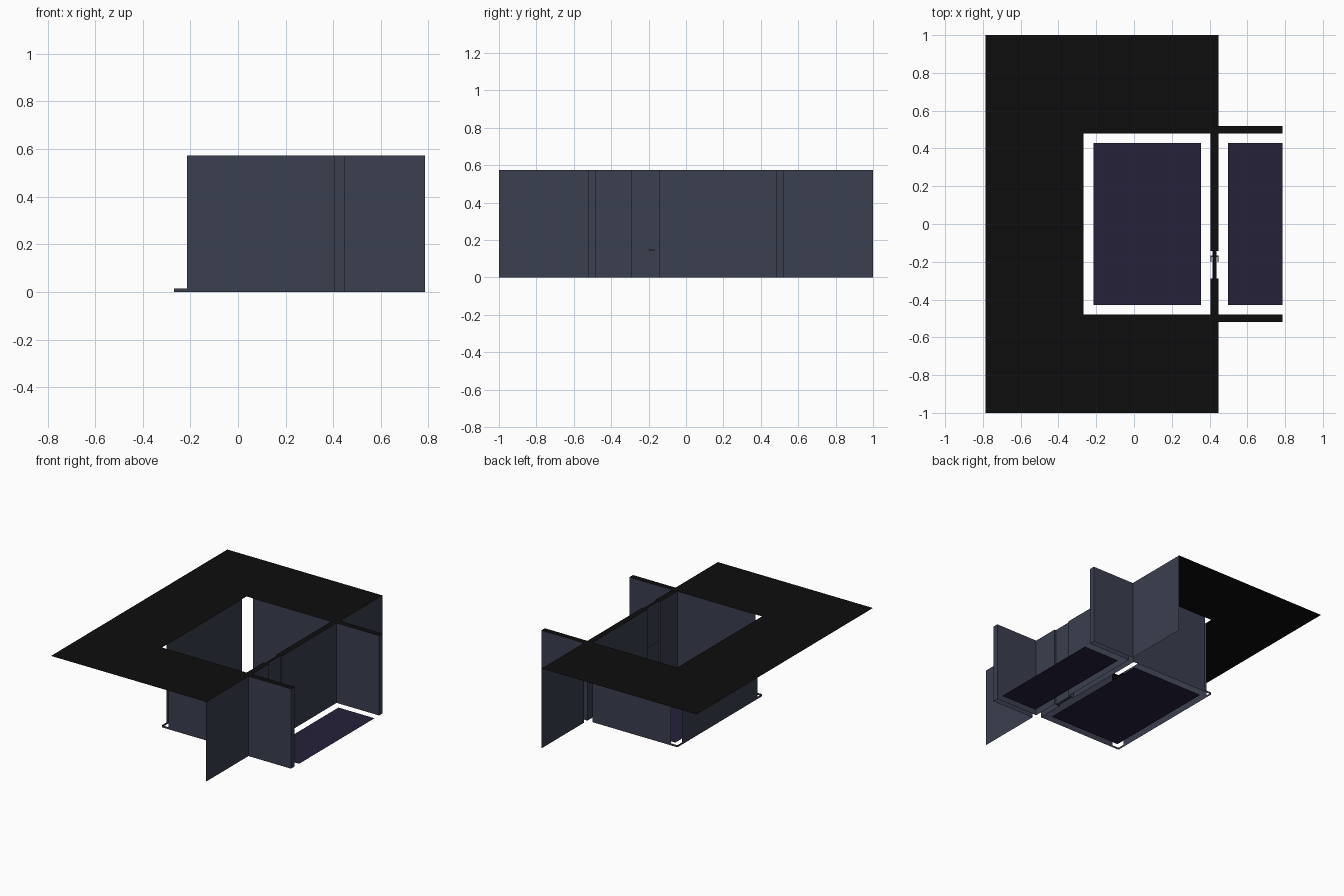
import bpy

if "Cube" in bpy.data.objects:
    bpy.data.objects.remove(bpy.data.objects["Cube"])

H = 0.573          # wall height
SKIRT = 0.015      # skirting height

def material(name, rgb):
    m = bpy.data.materials.new(name)
    m.diffuse_color = (*rgb, 1)
    m.use_nodes = True
    m.node_tree.nodes["Principled BSDF"].inputs["Base Color"].default_value = m.diffuse_color
    return m

WALL = material("slate_wall", (0.043, 0.050, 0.080))
CAP = material("black_wall_top", (0.004, 0.004, 0.004))
FLOOR = material("dark_violet_floor", (0.018, 0.015, 0.042))

def add(name, verts, faces, mat):
    me = bpy.data.meshes.new(name)
    me.from_pydata(verts, [], faces)
    me.materials.append(mat)
    ob = bpy.data.objects.new(name, me)
    bpy.context.collection.objects.link(ob)
    return ob

def wall(name, path, z0=0.0, z1=H):
    """Upright sheet along a plan path; the visible side is on its right."""
    n = len(path)
    verts = [(x, y, z) for z in (z0, z1) for x, y in path]
    faces = [(i, i + 1, n + i + 1, n + i) for i in range(n - 1)]
    return add(name, verts, faces, WALL)

def plates(name, rects, z, mat):
    """Flat rectangles (x0, x1, y0, y1) at one height."""
    verts, faces = [], []
    for x0, x1, y0, y1 in rects:
        k = len(verts)
        verts += [(x0, y0, z), (x1, y0, z), (x1, y1, z), (x0, y1, z)]
        faces.append((k, k + 1, k + 2, k + 3))
    return add(name, verts, faces, mat)

def box(name, lo, hi, mat):
    verts = [(x, y, z) for x in (lo[0], hi[0]) for y in (lo[1], hi[1]) for z in (lo[2], hi[2])]
    faces = [(0, 1, 3, 2), (4, 6, 7, 5), (0, 4, 5, 1), (2, 3, 7, 6), (0, 2, 6, 4), (1, 5, 7, 3)]
    return add(name, verts, faces, mat)

XL, XA, XB, XR = -0.268, 0.405, 0.447, 0.785   # room 1 left, partition faces, right end
YI, YO = 0.48, 0.52                            # inner and outer side wall faces
D0, D1 = -0.288, -0.143                        # doorway

# Walls: each path wraps passage, side wall, room 2, door jamb and room 1
wall("front_walls", [(XB, -1), (XB, -YO), (XR, -YO), (XR, -YI), (XB, -YI), (XB, D0),
                     (XA, D0), (XA, -YI), (-0.215, -YI)])
wall("back_walls", [(-0.215, YI), (XA, YI), (XA, D1), (XB, D1), (XB, YI),
                    (XR, YI), (XR, YO), (XB, YO), (XB, 1)])
wall("left_wall", [(XL, -0.43), (XL, 0.43)])

# Skirting bridging the two open corners
wall("front_corner_skirting", [(-0.215, -YI), (XL, -YI), (XL, -0.43)], 0, SKIRT)
wall("back_corner_skirting", [(XL, 0.43), (XL, YI), (-0.215, YI)], 0, SKIRT)

# Black tops of the walls
caps = [(-0.785, XL, -1, 1), (XA, XB, D1, YI), (XA, XB, -YI, D0)]
for a, b in ((YI, 1), (-1, -YI)):
    caps.append((XL, XB, a, b))
for a, b in ((YI, YO), (-YO, -YI)):
    caps.append((XB, XR, a, b))
plates("wall_tops", caps, H, CAP)
plates("door_panel_top", [(0.418, 0.436, D0, D1)], H + 0.0005, CAP)

# Floors
plates("room_floors", [(-0.215, 0.355, -0.428, 0.428), (0.498, XR, -0.428, 0.428)], 0, FLOOR)

# Door with the panel above it
box("door", (0.416, D0, 0), (0.438, D1, 0.288), WALL)
box("panel_over_door", (0.418, D0, 0.288), (0.436, D1, H), WALL)

# Door handles: shaft and a lever on each side
box("handle_shaft", (XA, -0.175, 0.144), (XB, -0.168, 0.150), WALL)
for side, x in (("left", XA), ("right", XB - 0.005)):
    box(side + "_door_lever", (x, -0.200, 0.144), (x + 0.005, -0.168, 0.150), WALL)
